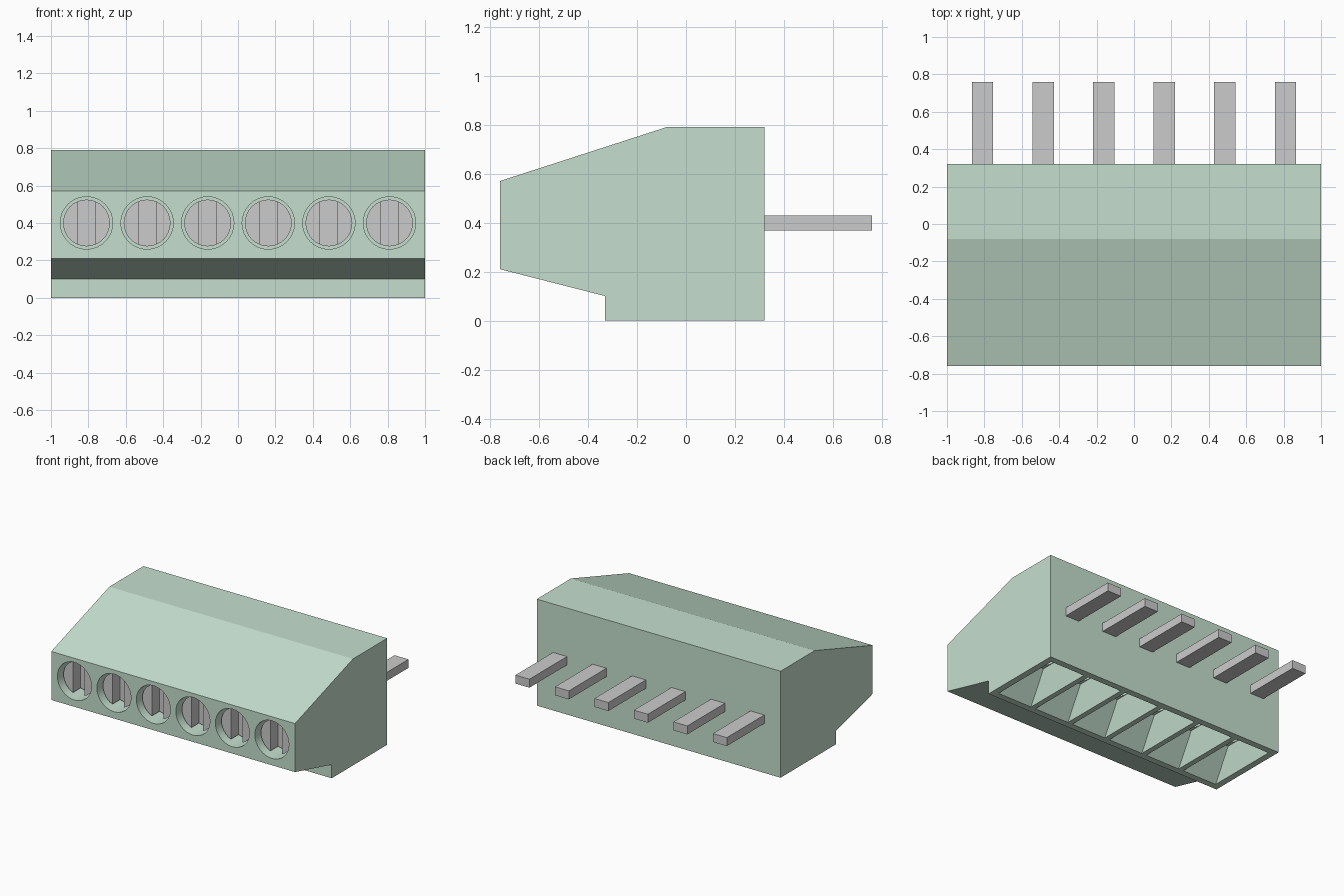
import bpy, bmesh
from math import radians
from mathutils import Matrix, Vector

if "Cube" in bpy.data.objects:
    bpy.data.objects.remove(bpy.data.objects["Cube"])

COUNT, PITCH = 6, 0.324
XS = [(i - (COUNT - 1) / 2) * PITCH for i in range(COUNT)]


def finish(name, bm):
    bmesh.ops.recalc_face_normals(bm, faces=bm.faces)
    mesh = bpy.data.meshes.new(name)
    bm.to_mesh(mesh)
    bm.free()
    obj = bpy.data.objects.new(name, mesh)
    bpy.context.collection.objects.link(obj)
    return obj


def add_box(bm, lo, hi):
    lo, hi = Vector(lo), Vector(hi)
    bmesh.ops.create_cube(bm, size=1, matrix=Matrix.Translation((lo + hi) / 2)
                          @ Matrix.Diagonal((*(hi - lo), 1)))


def add_cylinder(bm, centre, radius, depth, along_y=False):
    turn = Matrix.Rotation(radians(90), 4, 'X') if along_y else Matrix()
    bmesh.ops.create_cone(bm, cap_ends=True, segments=32, radius1=radius,
                          radius2=radius, depth=depth,
                          matrix=Matrix.Translation(centre) @ turn)


def add_funnel(bm, x):
    # tapered wire entry: wide rectangle below, small square above
    rings = []
    for z, hx, y0, y1 in ((-0.004, 0.143, -0.285, 0.275), (0.20, 0.1, -0.1, 0.1)):
        rings.append([bm.verts.new(p) for p in
                      ((x - hx, y0, z), (x + hx, y0, z), (x + hx, y1, z), (x - hx, y1, z))])
    a, b = rings
    bm.faces.new(a[::-1])
    bm.faces.new(b)
    for i in range(4):
        j = (i + 1) % 4
        bm.faces.new((a[i], a[j], b[j], b[i]))


def cut(obj, cutter):
    cutter.hide_render = True
    mod = obj.modifiers.new("cut", 'BOOLEAN')
    mod.operation, mod.solver, mod.object = 'DIFFERENCE', 'EXACT', cutter
    bpy.context.view_layer.objects.active = obj
    bpy.ops.object.modifier_apply(modifier=mod.name)
    bpy.data.objects.remove(cutter)


def smooth(obj):
    bpy.ops.object.select_all(action='DESELECT')
    obj.select_set(True)
    bpy.context.view_layer.objects.active = obj
    bpy.ops.object.shade_smooth_by_angle(angle=radians(13))


# housing: side profile extruded along x
profile = [(-0.76, 0.57), (-0.08, 0.79), (0.32, 0.79), (0.32, 0),
           (-0.33, 0), (-0.33, 0.10), (-0.76, 0.21)]
bm = bmesh.new()
face = bm.faces.new([bm.verts.new((-1, y, z)) for y, z in profile])
side = bmesh.ops.extrude_face_region(bm, geom=[face])
bmesh.ops.translate(bm, vec=(2, 0, 0),
                    verts=[v for v in side["geom"] if isinstance(v, bmesh.types.BMVert)])
housing = finish("housing", bm)

# screw recesses, wire funnels and wire shafts
recess, funnel, shaft = bmesh.new(), bmesh.new(), bmesh.new()
for x in XS:
    add_cylinder(recess, (x, -0.62, 0.40), 0.14, 0.36, True)
    add_funnel(funnel, x)
    add_cylinder(shaft, (x, 0, 0.33), 0.097, 0.30)
for name, bm in (("recess", recess), ("funnel", funnel), ("shaft", shaft)):
    cut(housing, finish(name + "_cutter", bm))
green = bpy.data.materials.new("green_plastic")
green.diffuse_color = (0.56, 0.74, 0.62, 1)
green.use_nodes = True
green.node_tree.nodes["Principled BSDF"].inputs["Base Color"].default_value = green.diffuse_color
housing.data.materials.append(green)
smooth(housing)

# slotted screws
screw_bm, slot_bm = bmesh.new(), bmesh.new()
for x in XS:
    add_cylinder(screw_bm, (x, -0.57, 0.40), 0.125, 0.28, True)
    add_box(slot_bm, (x - 0.047, -0.8, 0.2), (x + 0.047, -0.62, 0.6))
screws = finish("screws", screw_bm)
cut(screws, finish("slot_cutter", slot_bm))
smooth(screws)

# solder pins at the back
bm = bmesh.new()
for x in XS:
    add_box(bm, (x - 0.057, 0.30, 0.367), (x + 0.057, 0.76, 0.43))
finish("pins", bm)
